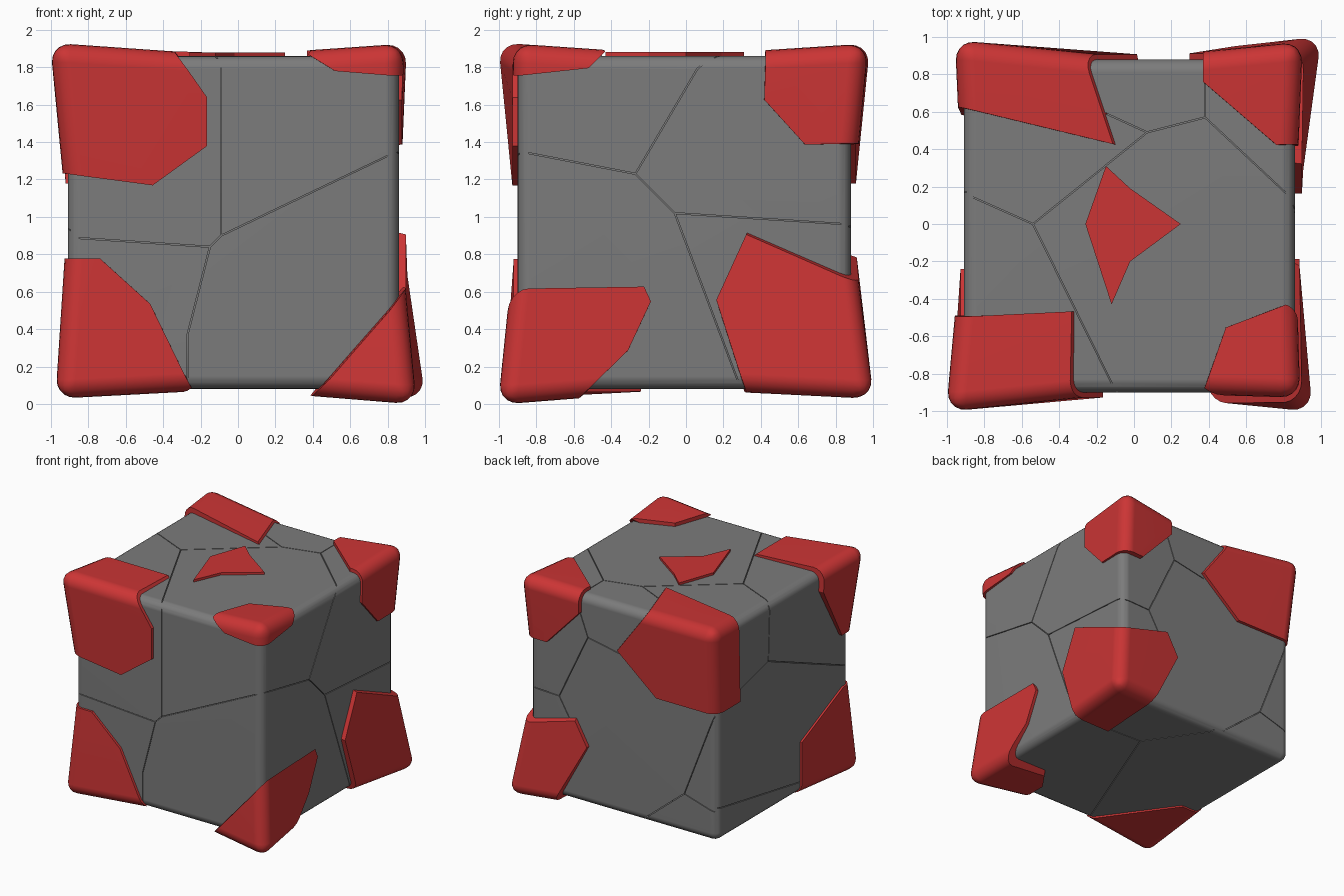
import bpy, bmesh, math
from mathutils import Vector, Matrix

if "Cube" in bpy.data.objects:
    bpy.data.objects.remove(bpy.data.objects["Cube"])

LO = Vector((-0.91, -0.90, 0.08))
HI = Vector((0.86, 0.88, 1.86))


def material(name, rgb):
    m = bpy.data.materials.new(name)
    m.diffuse_color = (*rgb, 1)
    m.use_nodes = True
    m.node_tree.nodes["Principled BSDF"].inputs["Base Color"].default_value = m.diffuse_color
    return m


GREY = material("stone grey", (0.2, 0.2, 0.2))
RED = material("shard red", (0.6, 0.035, 0.035))


def make_object(name, bm, mat=None):
    bmesh.ops.recalc_face_normals(bm, faces=bm.faces[:])
    me = bpy.data.meshes.new(name)
    bm.to_mesh(me)
    bm.free()
    ob = bpy.data.objects.new(name, me)
    bpy.context.collection.objects.link(ob)
    if mat:
        me.materials.append(mat)
    return ob


def activate(ob):
    bpy.ops.object.select_all(action='DESELECT')
    ob.select_set(True)
    bpy.context.view_layer.objects.active = ob


def smooth(ob):
    activate(ob)
    bpy.ops.object.shade_smooth_by_angle(angle=math.radians(30))
    w = ob.modifiers.new("even_normals", 'WEIGHTED_NORMAL')
    w.keep_sharp = True


def rounded_box(radius):
    bm = bmesh.new()
    size = HI - LO
    mat = Matrix.Translation((LO + HI) / 2) @ Matrix.Diagonal((*size, 1))
    bmesh.ops.create_cube(bm, size=1, matrix=mat)
    bmesh.ops.bevel(bm, geom=bm.edges[:], offset=radius, segments=5,
                    profile=0.5, affect='EDGES')
    return bm


# Red corner chunk: rounded box cut by planes, then pushed out most at its corner
def chunk(name, side, shift, *planes):
    bm = rounded_box(0.1)
    for a, b, c, d in planes:
        n = Vector((a, b, c))
        bmesh.ops.bisect_plane(bm, geom=bm.verts[:] + bm.edges[:] + bm.faces[:],
                               dist=1e-5, plane_co=n * (d / n.length_squared),
                               plane_no=n.normalized(), clear_outer=True)
        rim = [e for e in bm.edges if e.is_boundary]
        if rim:
            bmesh.ops.holes_fill(bm, edges=rim, sides=0)
    corner = Vector([HI[i] if side[i] > 0 else LO[i] for i in range(3)])
    for v in bm.verts:
        f = max(0.25, 1 - 1.1 * (v.co - corner).length)
        v.co += Vector([side[i] * shift[i] * f for i in range(3)])
    smooth(make_object(name, bm, RED))


chunk("front_left_top_chunk", (-1, -1, 1), (.10, .11, .075),
      (0, 1, 0, -.44), (0, .39, -.25, -.59), (1, 0, 0, -.14), (1, 0, .7, .994),
      (-.13, 0, -1, -1.094), (.21, 0, -.29, -.424))
chunk("front_left_bottom_chunk", (-1, -1, -1), (.07, .08, .055),
      (0, 0, 1, .79), (0, .19, .41, .176), (0, 1, 0, -.22),
      (.25, 0, .28, .0415), (.39, 0, .19, -.071), (.7, .51, 0, -.6))
chunk("front_right_bottom_chunk", (1, -1, -1), (.10, .11, .088),
      (-.57, 0, .51, -.159), (0, .15, .07, .016), (0, .26, -.12, -.11),
      (0, 1, -1, -.59), (-.33, .23, 0, -.266))
chunk("front_right_top_chunk", (1, -1, 1), (.03, .03, .07),
      (-.28, .1, 0, -.188), (-.12, .31, 0, -.225), (-.14, .17, -1, -1.962),
      (-.7, 0, -1, -2.09), (0, 1.1, -1, -2.31))
chunk("back_right_top_chunk", (1, 1, 1), (.045, .10, .07),
      (0, -1, 0, -.38), (0, -.24, -.22, -.443), (0, 0, -1, -1.36),
      (-.33, -.38, 0, -.389), (-1, 0, 0, -.35), (-.17, 0, -.16, -.329))
chunk("back_right_bottom_chunk", (1, 1, -1), (.15, .13, .055),
      (.28, .44, 1, 1.288), (0, -.35, .16, .046), (0, -.49, -.15, -.149),
      (-.23, 0, .13, .018), (-.52, 0, -.24, -.279))
chunk("back_left_top_chunk", (-1, 1, 1), (.05, .11, .07),
      (-.16, -.83, 0, -.316), (1, .333, .736, 1.402),
      (.3, 0, -.36, -.52), (0, 0, -1, -1.16))

# Thin pointed shard lying on the top face
bm = bmesh.new()
outline = [(-.15, .31), (-.26, 0), (-.12, -.43), (-.02, -.2), (.25, 0), (-.02, .19)]
base = bm.faces.new([bm.verts.new((x, y, 1.84)) for x, y in outline])
up = bmesh.ops.extrude_face_region(bm, geom=[base])
for v in up["geom"]:
    if isinstance(v, bmesh.types.BMVert):
        v.co.z = 1.88
make_object("top_shard", bm, RED)

# Crack lines, each a run of points in the plane of one face
front = lambda u, v: Vector((u, LO.y, v))
back = lambda u, v: Vector((u, HI.y, v))
left = lambda u, v: Vector((LO.x, u, v))
right = lambda u, v: Vector((HI.x, u, v))
top = lambda u, v: Vector((u, v, HI.z))
under = lambda u, v: Vector((u, v, LO.z))

bm = bmesh.new()
count = 0


def crack(face, normal, *pts):
    global count
    n = Vector(normal)
    for p, q in zip(pts, pts[1:]):
        a, b = face(*p), face(*q)
        along = (b - a).normalized()
        across = n.cross(along)
        count += 1
        length, deep = (b - a).length + 0.003, 0.018 + 0.0004 * count
        m = Matrix((along * length, across * 0.006, n * deep)).transposed().to_4x4()
        bmesh.ops.create_cube(bm, size=1, matrix=Matrix.Translation((a + b) / 2) @ m)


F, B, L, R, T, U = (0, -1, 0), (0, 1, 0), (-1, 0, 0), (1, 0, 0), (0, 0, 1), (0, 0, -1)
crack(front, F, (-.09, 1.85), (-.09, .9), (.85, 1.35))
crack(front, F, (-.09, .9), (-.15, .84), (-.27, .37), (-.27, .09))
crack(front, F, (-.15, .84), (-.9, .89))
crack(right, R, (-.89, 1.35), (-.27, 1.23), (.06, 1.79), (.13, 1.85))
crack(right, R, (-.27, 1.23), (-.06, 1.02), (.87, .96))
crack(right, R, (-.06, 1.02), (.29, .09))
crack(top, T, (-.9, .16), (-.54, 0), (.07, .49), (.38, .57), (.85, .13))
crack(top, T, (-.54, 0), (-.1, -.89))
crack(top, T, (.07, .49), (-.17, .6))
crack(top, T, (.38, .57), (.38, .8))
crack(back, B, (.85, .95), (.58, .94), (.31, 1.51), (0, 1.45))
crack(back, B, (.58, .94), (.38, .6))
crack(back, B, (.31, 1.51), (.4, 1.75))
crack(back, B, (-.9, 1.2), (-.6, .42), (-.9, .33))
crack(back, B, (-.6, .42), (-.2, .09))
crack(left, L, (.87, .37), (-.5, .13))
crack(left, L, (.87, 1.2), (.19, 1.37), (-.89, .92))
crack(left, L, (.19, 1.37), (.17, 1.85))
crack(under, U, (.85, .32), (.22, .34), (-.25, -.85))
crack(under, U, (.22, .34), (-.15, .87))
cutter = make_object("crack_cutter", bm)
cutter.hide_render = True

# Grey rounded block with the cracks cut in
block = make_object("stone_block", rounded_box(0.07), GREY)
cut = block.modifiers.new("cracks", 'BOOLEAN')
cut.operation = 'DIFFERENCE'
cut.solver = 'EXACT'
cut.use_self = True
cut.object = cutter
activate(block)
bpy.ops.object.modifier_apply(modifier=cut.name)
bpy.data.objects.remove(cutter)
smooth(block)
